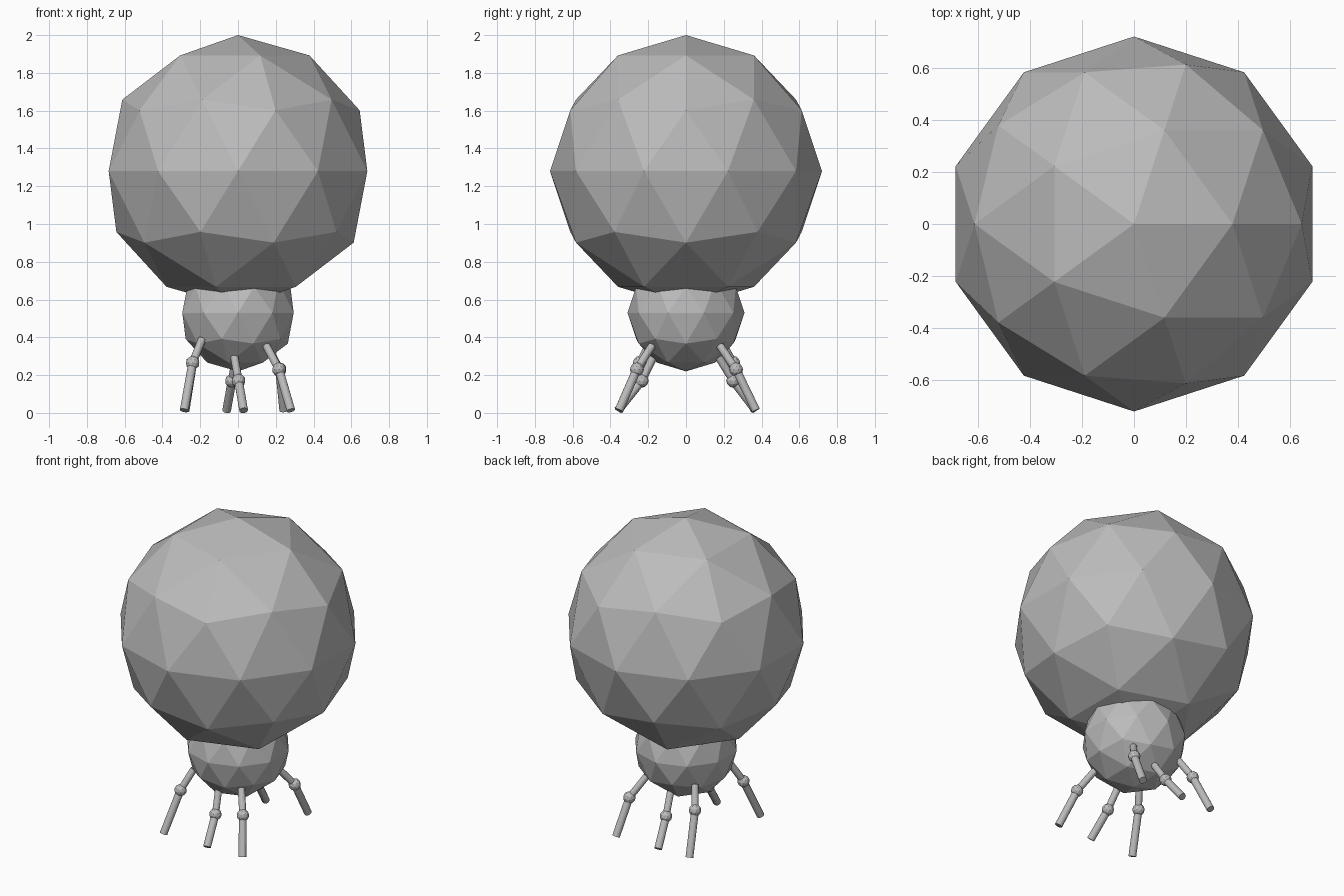
import bpy
from mathutils import Vector

if "Cube" in bpy.data.objects:
    bpy.data.objects.remove(bpy.data.objects["Cube"])

# One plain grey for everything
grey = bpy.data.materials.new("plain grey")
grey.diffuse_color = (0.5, 0.5, 0.5, 1)
grey.use_nodes = True
grey.node_tree.nodes["Principled BSDF"].inputs["Base Color"].default_value = grey.diffuse_color


def finish(name):
    ob = bpy.context.object
    ob.name = name
    ob.data.materials.append(grey)
    return ob


def ball(name, pos, radius):
    bpy.ops.mesh.primitive_ico_sphere_add(subdivisions=2, radius=radius, location=pos)
    return finish(name)


def rod(name, a, b, radius):
    a, b = Vector(a), Vector(b)
    d = b - a
    bpy.ops.mesh.primitive_cylinder_add(vertices=16, radius=radius, depth=d.length,
                                        location=(a + b) / 2)
    ob = finish(name)
    ob.rotation_mode = 'QUATERNION'
    ob.rotation_quaternion = d.to_track_quat('Z', 'Y')
    return ob


# Large abdomen and small body, both faceted
ball("abdomen", (0, 0, 1.28), 0.72)
ball("body", (0, 0, 0.53), 0.31)

# Six legs: hip, knee and foot points
legs = {
    "front_left_leg": ((-0.19, -0.18, 0.39), (-0.24, -0.245, 0.265), (-0.285, -0.355, 0.013)),
    "front_middle_leg": ((-0.02, -0.17, 0.30), (0.003, -0.235, 0.17), (0.03, -0.36, 0.013)),
    "front_right_leg": ((0.15, -0.18, 0.355), (0.217, -0.26, 0.23), (0.28, -0.355, 0.013)),
    "back_left_leg": ((-0.19, 0.18, 0.39), (-0.24, 0.25, 0.265), (-0.28, 0.365, 0.013)),
    "back_middle_leg": ((-0.01, 0.17, 0.30), (-0.032, 0.25, 0.17), (-0.06, 0.37, 0.013)),
    "back_right_leg": ((0.155, 0.18, 0.355), (0.22, 0.265, 0.23), (0.242, 0.37, 0.013)),
}
for name, (hip, knee, foot) in legs.items():
    rod(name + "_upper", hip, knee, 0.021)
    ball(name + "_knee", knee, 0.037)
    rod(name + "_lower", knee, foot, 0.023)
